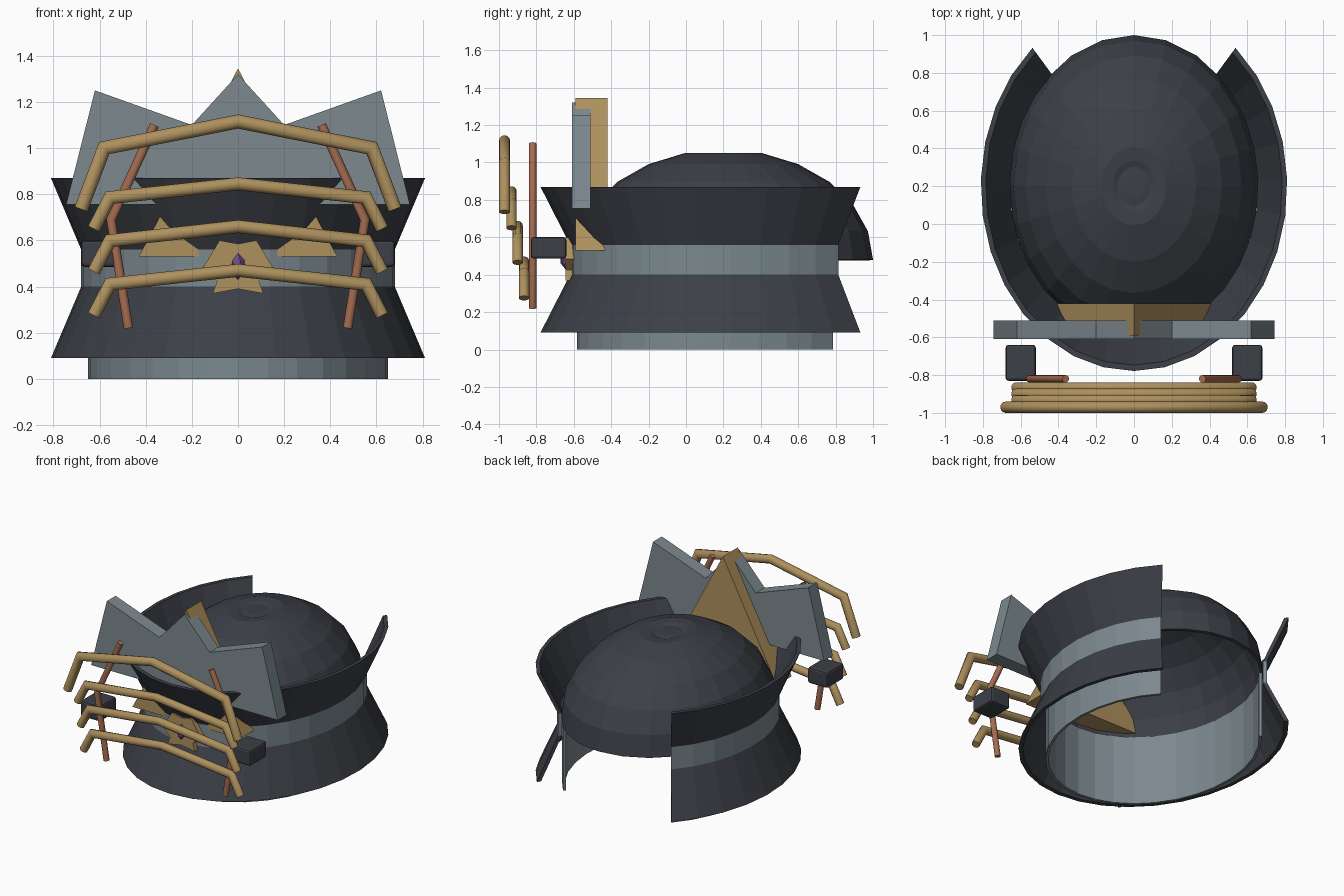
import bpy, bmesh, math
from mathutils import Vector

if "Cube" in bpy.data.objects:
    bpy.data.objects.remove(bpy.data.objects["Cube"])


def material(name, rgb):
    m = bpy.data.materials.new(name)
    m.diffuse_color = (*rgb, 1)
    m.use_nodes = True
    m.node_tree.nodes["Principled BSDF"].inputs["Base Color"].default_value = m.diffuse_color
    return m


DARK = material("dark_lacquer", (0.045, 0.05, 0.062))
GREY = material("grey_steel", (0.2, 0.25, 0.275))
GOLD = material("gold", (0.42, 0.28, 0.11))
COPPER = material("copper", (0.38, 0.15, 0.08))
PURPLE = material("purple", (0.17, 0.07, 0.25))
CY = 0.2  # centre of the bowl in y


def finish(bm, name, mat):
    bmesh.ops.recalc_face_normals(bm, faces=bm.faces)
    me = bpy.data.meshes.new(name)
    bm.to_mesh(me)
    bm.free()
    ob = bpy.data.objects.new(name, me)
    bpy.context.collection.objects.link(ob)
    me.materials.append(mat)
    return ob


def sweep(name, profile, mat, segs=24, back=48.5):
    """Sweep a closed (scale, z) section round an ellipse, open at the back."""
    bm = bmesh.new()
    rings = []
    for i in range(segs + 1):
        a = math.radians(180 - back + (180 + 2 * back) * i / segs)
        rings.append([bm.verts.new((0.68 * s * math.cos(a), CY + 0.82 * s * math.sin(a), z))
                      for s, z in profile])
    n = len(profile)
    for r, q in zip(rings, rings[1:]):
        for j in range(n):
            bm.faces.new((r[j], r[(j + 1) % n], q[(j + 1) % n], q[j]))
    bm.faces.new(rings[0])
    bm.faces.new(rings[-1])
    return finish(bm, name, mat)


def plate(name, outline, y0, y1, mat):
    """Extrude an (x, z) outline from y0 to y1."""
    bm = bmesh.new()
    f = bm.faces.new([bm.verts.new((x, y0, z)) for x, z in outline])
    ext = bmesh.ops.extrude_face_region(bm, geom=[f])["geom"]
    bmesh.ops.translate(bm, vec=(0, y1 - y0, 0),
                        verts=[v for v in ext if isinstance(v, bmesh.types.BMVert)])
    return finish(bm, name, mat)


def mirrored(half):
    """Mirror a right-hand outline whose first and last points lie on x = 0."""
    return half + [(-x, z) for x, z in reversed(half) if x > 0]


def pipe(name, points, y, radius, mat, sides=12):
    """Round bar with mitred corners along (x, z) points."""
    bm = bmesh.new()
    pts = [Vector((x, y, z)) for x, z in points]
    rings = []
    for i, p in enumerate(pts):
        d0 = (p - pts[i - 1]).normalized() if i else (pts[1] - p).normalized()
        d1 = (pts[i + 1] - p).normalized() if i < len(pts) - 1 else d0
        t = (d0 + d1).normalized()
        side = Vector((-t.z, 0, t.x)) / max(t.dot(d0), 0.5)
        rings.append([bm.verts.new(p + radius * (side * math.cos(a) + Vector((0, math.sin(a), 0))))
                      for a in (2 * math.pi * k / sides for k in range(sides))])
    for r, q in zip(rings, rings[1:]):
        for k in range(sides):
            bm.faces.new((r[k], r[(k + 1) % sides], q[(k + 1) % sides], q[k]))
    bm.faces.new(rings[0])
    bm.faces.new(rings[-1])
    for f in bm.faces:
        f.smooth = len(f.verts) == 4
    return finish(bm, name, mat)


# Bowl: half ellipsoid with a shallow dimple on top
prof = [(math.cos(math.radians(a)), 0.48 + 0.59 * math.sin(math.radians(a))) for a in range(0, 76, 15)]
prof += [(0.17, 1.045), (0.13, 1.035), (0.075, 1.04)]
bm = bmesh.new()
rings = [[bm.verts.new((0.66 * r * math.cos(k * math.pi / 12), CY + 0.8 * r * math.sin(k * math.pi / 12), z))
          for k in range(24)] for r, z in prof]
for r, q in zip(rings, rings[1:]):
    for k in range(24):
        bm.faces.new((r[k], r[(k + 1) % 24], q[(k + 1) % 24], q[k]))
bm.faces.new(rings[-1])
bowl = finish(bm, "bowl", DARK)
shell = bowl.modifiers.new("shell", "SOLIDIFY")
shell.thickness = 0.02
shell.offset = -1

# Flared guards, steel band between them and inner wall
sweep("upper_guard", [(1.0, 0.56), (1.193, 0.87), (1.155, 0.87), (0.965, 0.56)], DARK)
sweep("lower_guard", [(1.0, 0.40), (1.193, 0.09), (1.155, 0.09), (0.965, 0.40)], DARK)
sweep("steel_band", [(1.0, 0.40), (1.0, 0.56), (0.965, 0.56), (0.965, 0.40)], GREY)
sweep("inner_wall", [(0.956, 0.0), (0.956, 0.5), (0.93, 0.5), (0.93, 0.0)], GREY)

# Front crest and the gold spike behind it
plate("crest", mirrored([(0, 1.32), (0.2, 1.1), (0.62, 1.25), (0.745, 0.755), (0, 0.755)]),
      -0.61, -0.51, GREY)
plate("gold_spike", [(0, 1.345), (0.43, 0.53), (-0.43, 0.53)], -0.59, -0.42, GOLD)

# Brow badge with gem
plate("badge", mirrored([(0, 0.585), (0.08, 0.6), (0.15, 0.485), (0.09, 0.425), (0.11, 0.37), (0, 0.39)]),
      -0.645, -0.6, GOLD)
bm = bmesh.new()
bmesh.ops.create_icosphere(bm, subdivisions=1, radius=1)
for v in bm.verts:
    v.co = (v.co.x * 0.033, -0.645 + v.co.y * 0.03, 0.487 + v.co.z * 0.058)
finish(bm, "gem", PURPLE)

# Gold face bars: centre height, knee, end, depth
for i, (zc, knee, end, y) in enumerate([
        (1.115, (0.58, 1.0), (0.68, 0.735), -0.97),
        (0.845, (0.555, 0.785), (0.625, 0.65), -0.933),
        (0.66, (0.555, 0.598), (0.625, 0.465), -0.9),
        (0.47, (0.555, 0.41), (0.625, 0.275), -0.866)]):
    pts = [(-end[0], end[1]), (-knee[0], knee[1]), (0, zc), knee, end]
    pipe(f"face_bar_{i + 1}", pts, y, 0.03 if i == 0 else 0.028, GOLD)

# Copper uprights and dark side mounts
for side, s in (("left", -1), ("right", 1)):
    pipe(f"upright_{side}", [(s * 0.362, 1.1), (s * 0.55, 0.69), (s * 0.475, 0.22)], -0.82, 0.02, COPPER)
    bm = bmesh.new()
    bmesh.ops.create_cube(bm, size=1)
    for v in bm.verts:
        v.co = (s * 0.6 + v.co.x * 0.16, -0.735 + v.co.y * 0.19, 0.543 + v.co.z * 0.115)
    bmesh.ops.bevel(bm, geom=bm.edges[:], offset=0.015, segments=2, profile=0.5, affect="EDGES")
    finish(bm, f"side_mount_{side}", DARK)
